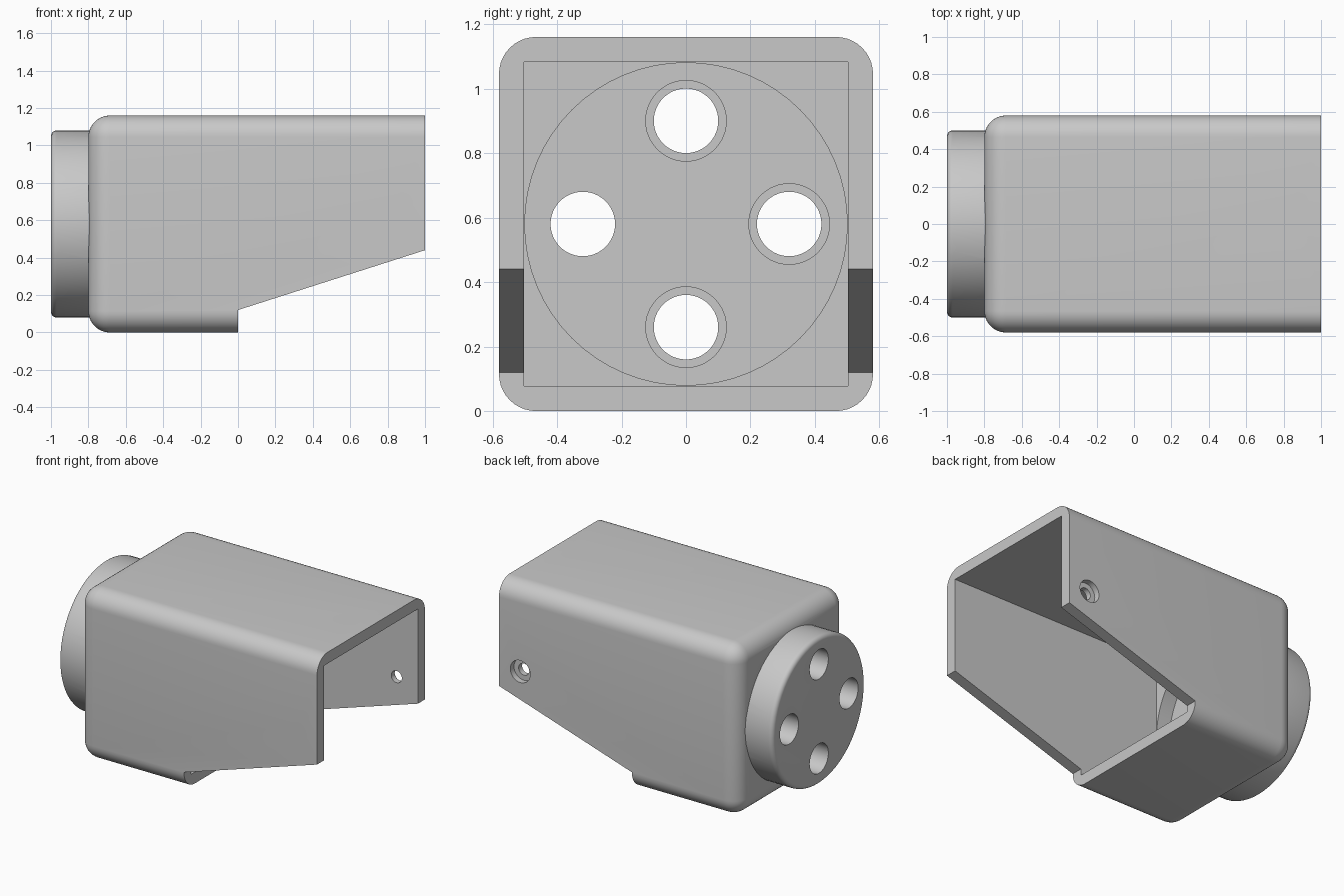
import bpy
import bmesh
import math
from mathutils import Matrix, Vector

cube = bpy.data.objects.get("Cube")
if cube:
    bpy.data.objects.remove(cube, do_unlink=True)

MID = 0.58          # height of the main axis
HALF = 0.58         # half width of the housing
INNER = 0.503       # half width of the cavity
SCREW_X = 0.84

grey = bpy.data.materials.new("light_grey")
grey.use_nodes = True
colour = (0.58, 0.58, 0.58, 1)
grey.diffuse_color = colour
grey.node_tree.nodes["Principled BSDF"].inputs["Base Color"].default_value = colour


def finish(bm, name):
    bmesh.ops.recalc_face_normals(bm, faces=bm.faces)
    mesh = bpy.data.meshes.new(name)
    bm.to_mesh(mesh)
    bm.free()
    mesh.materials.append(grey)
    obj = bpy.data.objects.new(name, mesh)
    bpy.context.collection.objects.link(obj)
    return obj


def box(name, low, high, bevel=0):
    low, high = Vector(low), Vector(high)
    bm = bmesh.new()
    bmesh.ops.create_cube(bm, size=1)
    for v in bm.verts:
        v.co = (low + high) / 2 + v.co * (high - low)
    if bevel:
        bmesh.ops.bevel(bm, geom=bm.edges[:], offset=bevel, segments=10,
                        profile=0.5, affect='EDGES')
    return finish(bm, name)


def rod(name, start, end, radius, sides=48, rim=0):
    """Cylinder between two points, with an optional rounded rim at the start."""
    start, end = Vector(start), Vector(end)
    axis = end - start
    bm = bmesh.new()
    bmesh.ops.create_cone(bm, cap_ends=True, segments=sides, radius1=radius,
                          radius2=radius, depth=axis.length)
    if rim:
        edges = [e for e in bm.edges if all(v.co.z < 0 for v in e.verts)]
        bmesh.ops.bevel(bm, geom=edges, offset=rim, segments=5,
                        profile=0.5, affect='EDGES')
    turn = axis.to_track_quat('Z', 'Y').to_matrix().to_4x4()
    bm.transform(Matrix.Translation((start + end) / 2) @ turn)
    return finish(bm, name)


def prism(name, profile, half_width):
    """Extrude an x-z outline across y."""
    bm = bmesh.new()
    face = bm.faces.new([bm.verts.new((x, -half_width, z)) for x, z in profile])
    made = bmesh.ops.extrude_face_region(bm, geom=[face])["geom"]
    moved = [v for v in made if isinstance(v, bmesh.types.BMVert)]
    bmesh.ops.translate(bm, verts=moved, vec=(0, 2 * half_width, 0))
    return finish(bm, name)


def combine(target, tool, operation='DIFFERENCE'):
    tool.hide_render = True
    mod = target.modifiers.new("shape", 'BOOLEAN')
    mod.operation = operation
    mod.solver = 'EXACT'
    mod.object = tool
    bpy.context.view_layer.objects.active = target
    bpy.ops.object.modifier_apply(modifier=mod.name)
    bpy.data.objects.remove(tool, do_unlink=True)


# Rounded shell with the round mounting flange
housing = box("housing", (-0.8, -HALF, 0), (1.3, HALF, 2 * MID), bevel=0.115)
flange = rod("flange", (-1, 0, MID), (-0.65, 0, MID), 0.5, sides=64, rim=0.03)
combine(housing, flange, 'UNION')

# Square cavity, open end and sloping underside
combine(housing, box("cavity", (-0.6, -INNER, MID - INNER), (1.5, INNER, MID + INNER)))
outline = [(0, -0.3), (0, 0.12), (1, 0.44), (1, 1.4), (1.6, 1.4), (1.6, -0.3)]
combine(housing, prism("open_end", outline, 1))

# Round recess in the end wall and central bore
combine(housing, rod("recess", (-0.7, 0, MID), (-0.55, 0, MID), 0.5, sides=64))
combine(housing, rod("bore", (-1.2, 0, MID), (-0.4, 0, MID), 0.16))

# Four bolt holes, counterbored on both faces
for i in range(4):
    angle = i * math.pi / 2
    y, z = 0.32 * math.cos(angle), MID + 0.32 * math.sin(angle)
    for x0, x1, radius in ((-1.2, -0.4, 0.1), (-1.2, -0.95, 0.125), (-0.75, -0.65, 0.125)):
        combine(housing, rod("bolt_hole", (x0, y, z), (x1, y, z), radius))

# Counterbored screw holes in both sides and the top
for direction in (Vector((0, 1, 0)), Vector((0, -1, 0)), Vector((0, 0, 1))):
    centre = Vector((SCREW_X, 0, MID))
    for depth, radius in ((0.4, 0.04), (0.54, 0.075)):
        combine(housing, rod("screw_hole", centre + direction * 0.8,
                             centre + direction * depth, radius, sides=32))

# Smooth rounded surfaces, sharp cut edges
bpy.ops.object.select_all(action='DESELECT')
housing.select_set(True)
bpy.context.view_layer.objects.active = housing
bpy.ops.object.shade_smooth_by_angle(angle=math.radians(30))
